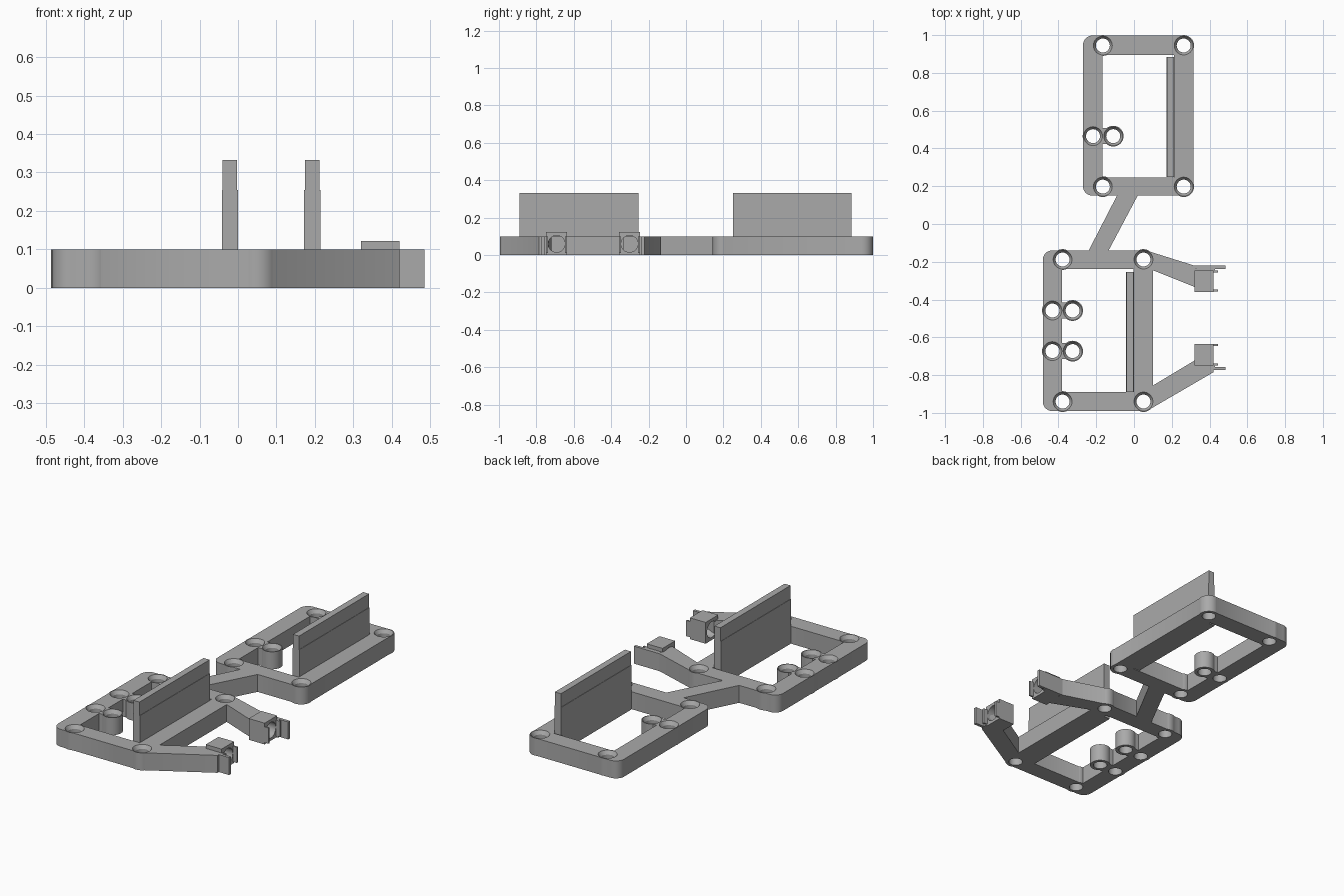
import bpy
import math
from mathutils import Matrix

cube = bpy.data.objects.get("Cube")
if cube:
    bpy.data.objects.remove(cube, do_unlink=True)

H = 0.1          # bracket thickness
BOSS, HOLE, SINK = 0.055, 0.037, 0.05

grey = bpy.data.materials.new("plain grey")
grey.use_nodes = True
grey.diffuse_color = (0.4, 0.4, 0.4, 1)
grey.node_tree.nodes["Principled BSDF"].inputs["Base Color"].default_value = (0.4, 0.4, 0.4, 1)


def loft(name, rings):
    """Solid through a stack of rings with equal point counts."""
    n = len(rings[0])
    verts = [p for ring in rings for p in ring]
    faces = [list(range(n))[::-1], [len(verts) - n + i for i in range(n)]]
    for k in range(len(rings) - 1):
        for i in range(n):
            j = (i + 1) % n
            faces.append([k * n + i, k * n + j, (k + 1) * n + j, (k + 1) * n + i])
    mesh = bpy.data.meshes.new(name)
    mesh.from_pydata(verts, [], faces)
    mesh.materials.append(grey)
    obj = bpy.data.objects.new(name, mesh)
    bpy.context.collection.objects.link(obj)
    return obj


def prism(name, points, z0=0.0, z1=H):
    return loft(name, [[(x, y, z) for x, y in points] for z in (z0, z1)])


def box(name, x0, x1, y0, y1, z0, z1):
    return prism(name, [(x0, y0), (x1, y0), (x1, y1), (x0, y1)], z0, z1)


def circle(cx, cy, r, n=32):
    return [(cx + r * math.cos(math.tau * i / n), cy + r * math.sin(math.tau * i / n))
            for i in range(n)]


def rounded(x0, x1, y0, y1, r, seg=8):
    corners = [(x1 - r, y1 - r), (x0 + r, y1 - r), (x0 + r, y0 + r), (x1 - r, y0 + r)]
    return [(cx + r * math.cos((k + i / seg) * math.pi / 2),
             cy + r * math.sin((k + i / seg) * math.pi / 2))
            for k, (cx, cy) in enumerate(corners) for i in range(seg + 1)]


def combine(target, other, operation):
    """Apply a boolean and discard the second solid."""
    mod = target.modifiers.new("combine", 'BOOLEAN')
    mod.operation, mod.solver, mod.object = operation, 'EXACT', other
    bpy.context.view_layer.update()
    graph = bpy.context.evaluated_depsgraph_get()
    mesh = bpy.data.meshes.new_from_object(target.evaluated_get(graph))
    target.modifiers.clear()
    target.data = mesh
    bpy.data.objects.remove(other, do_unlink=True)


def screw_hole(x, y):
    levels = [(-0.02, HOLE), (H - 0.02, HOLE), (H, SINK), (H + 0.02, SINK)]
    return loft("cutter", [[(px, py, z) for px, py in circle(x, y, r)] for z, r in levels])


def make_frame(name, outer, opening, corners, pairs, extras=()):
    frame = prism(name, rounded(*outer, 0.05))
    combine(frame, box("cutter", *opening, -0.05, H + 0.05), 'DIFFERENCE')
    for points in extras:
        combine(frame, prism("extra", points), 'UNION')
    holes = list(corners)
    # Double bosses on the side rail, bridged by a small web
    for x, y in pairs:
        inner = x + 0.107
        combine(frame, box("web", x, inner, y - 0.042, y + 0.042, 0, H), 'UNION')
        holes += [(x, y), (inner, y)]
    for x, y in holes:
        combine(frame, prism("boss", circle(x, y, BOSS)), 'UNION')
    for x, y in holes:
        combine(frame, screw_hole(x, y), 'DIFFERENCE')
    return frame


# Rear frame with the diagonal bridge
link = [(-0.25, -0.16), (-0.145, -0.16), (0.03, 0.17), (-0.08, 0.17)]
make_frame("rear_frame", (-0.27, 0.315, 0.15, 0.998), (-0.168, 0.212, 0.245, 0.895),
           [(x, y) for x in (-0.165, 0.263) for y in (0.198, 0.945)], [(-0.217, 0.465)])
prism("diagonal_bridge", link)

# Front frame with the two forward arms
upper_arm = [(0.06, -0.245), (0.1, -0.245), (0.325, -0.335), (0.325, -0.222), (0.08, -0.145), (0.06, -0.15)]
lower_arm = [(0.06, -0.98), (0.08, -0.983), (0.42, -0.785), (0.42, -0.74), (0.325, -0.72), (0.1, -0.855), (0.06, -0.86)]
make_frame("front_frame", (-0.483, 0.1, -0.99, -0.14), (-0.38, -0.002, -0.89, -0.238),
           [(x, y) for x in (-0.378, 0.05) for y in (-0.188, -0.94)],
           [(-0.432, -0.458), (-0.432, -0.673)], [upper_arm, lower_arm])

# Upright panels along the openings, slightly thinner above
for name, x, y in (("rear_panel", 0.193, 0.25), ("front_panel", -0.021, -0.89)):
    panel = box(name, x - 0.021, x + 0.021, y, y + 0.635, 0, 0.255)
    combine(panel, box("upper", x - 0.019, x + 0.019, y, y + 0.635, 0.2, 0.333), 'UNION')

# Clip blocks bored along x, each with an outer tongue and small tabs
for name, yc, side in (("rear_clip", -0.302, 1), ("front_clip", -0.692, -1)):
    block = box(name, 0.32, 0.42, yc - 0.057, yc + 0.057, 0, 0.122)
    bore = prism("cutter", circle(0, 0, 0.045), -0.1, 0.1)
    bore.data.transform(Matrix.Translation((0.37, yc, 0.06)) @ Matrix.Rotation(math.pi / 2, 4, 'Y'))
    combine(block, bore, 'DIFFERENCE')
    ya, yb = sorted((yc + side * 0.064, yc + side * 0.081))
    box(name + "_tongue", 0.32 if side > 0 else 0.4, 0.485, ya, yb, 0, H)
    for s in (-1, 1):
        y = yc + s * 0.051
        box(name + "_tab", 0.418, 0.445, y - 0.005, y + 0.005, 0.01, H)
    ya, yb = sorted((yc + side * 0.05, yc + side * 0.07))
    box(name + "_root", 0.33, 0.43, ya, yb, 0, H)

# Smooth round walls, keep sharp edges
bpy.ops.object.select_all(action='DESELECT')
for obj in bpy.context.collection.objects:
    if obj.type == 'MESH' and grey.name in obj.data.materials:
        obj.select_set(True)
        bpy.context.view_layer.objects.active = obj
bpy.ops.object.shade_smooth_by_angle(angle=math.radians(30))
